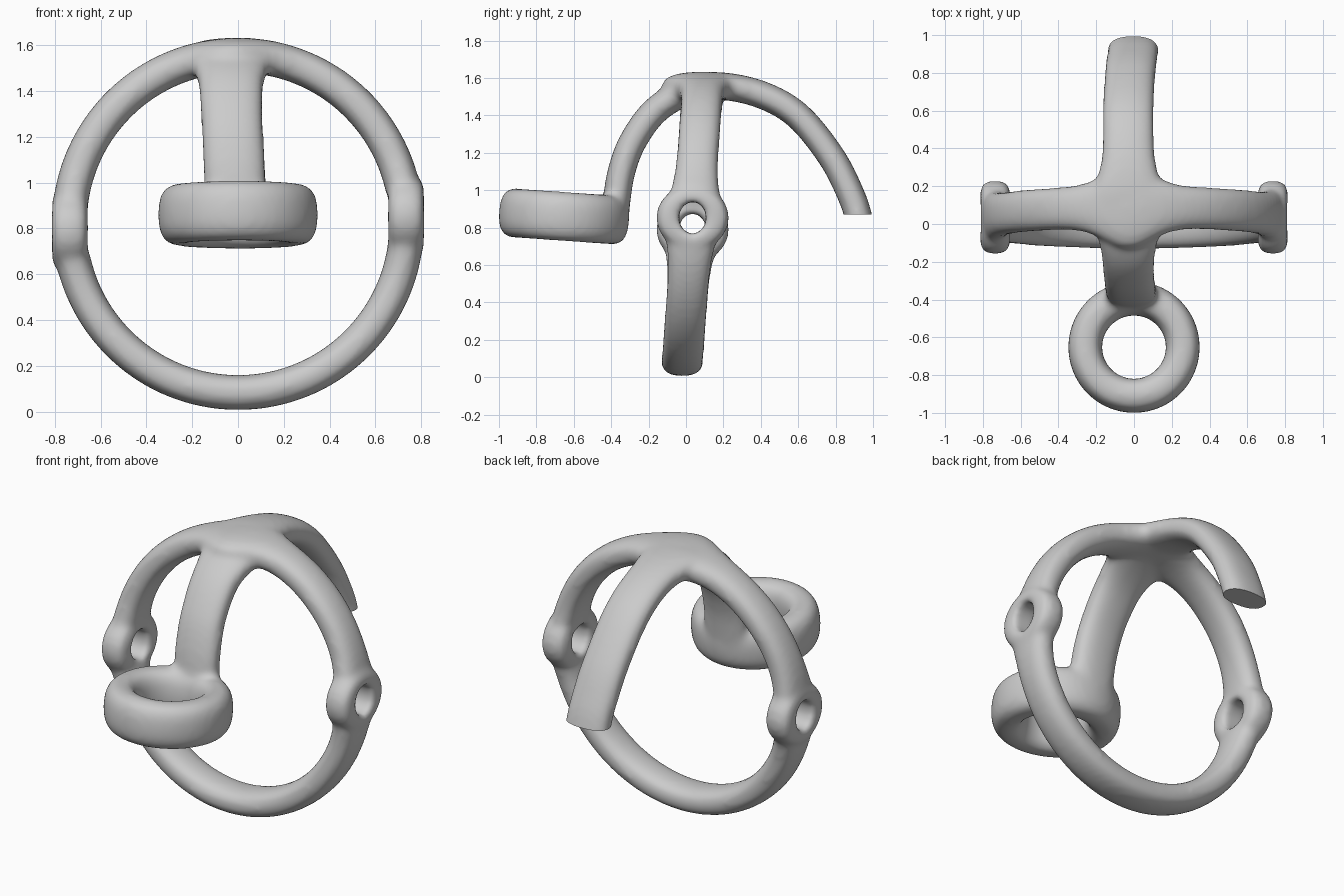
import bpy, bmesh, math
from mathutils import Vector, Matrix

if "Cube" in bpy.data.objects:
    bpy.data.objects.remove(bpy.data.objects["Cube"])

GREY = bpy.data.materials.new("plain grey")
GREY.diffuse_color = (0.6, 0.6, 0.6, 1)
GREY.use_nodes = True
GREY.node_tree.nodes["Principled BSDF"].inputs["Base Color"].default_value = GREY.diffuse_color


def bump(d, w):
    return math.exp(-(d / w) ** 2)


def section(a, b, n, k=20):
    """Rounded cross-section with half sizes a and b."""
    out = []
    for i in range(k):
        t = 2 * math.pi * i / k
        c, s = math.cos(t), math.sin(t)
        out.append((a * math.copysign(abs(c) ** (2 / n), c),
                    b * math.copysign(abs(s) ** (2 / n), s)))
    return out


def sweep(bm, stations, closed, n=2.4):
    """Stations are (centre, u axis, v axis, half u, half v)."""
    loops = [[bm.verts.new(p + u * x + v * y) for x, y in section(a, b, n)]
             for p, u, v, a, b in stations]
    k = len(loops[0])
    pairs = list(zip(loops, loops[1:] + loops[:1]))
    for l0, l1 in pairs if closed else pairs[:-1]:
        for i in range(k):
            j = (i + 1) % k
            bm.faces.new((l0[i], l0[j], l1[j], l1[i]))
    if not closed:
        bm.faces.new(loops[0][::-1])
        bm.faces.new(loops[-1])


def catmull(pts, steps=6):
    pts = [Vector(p) for p in pts]
    q = [2 * pts[0] - pts[1]] + pts + [2 * pts[-1] - pts[-2]]
    out = []
    for a, b, c, d in zip(q, q[1:], q[2:], q[3:]):
        for i in range(steps):
            t = i / steps
            out.append(0.5 * (2 * b + (c - a) * t + (2 * a - 5 * b + 4 * c - d) * t * t
                              + (3 * b - a - 3 * c + d) * t ** 3))
    return out + [pts[-1]]


def make(name, bm):
    bmesh.ops.recalc_face_normals(bm, faces=bm.faces)
    me = bpy.data.meshes.new(name)
    bm.to_mesh(me)
    bm.free()
    me.materials.append(GREY)
    ob = bpy.data.objects.new(name, me)
    bpy.context.collection.objects.link(ob)
    return ob


Y = Vector((0, 1, 0))
BOSSES = [(0.735, 0.035, 0.853), (-0.735, 0.035, 0.79)]
bm = bmesh.new()

# large upright hoop, leaning slightly back
st = []
for i in range(96):
    t = 2 * math.pi * i / 96
    u = Vector((math.cos(t), 0, math.sin(t)))
    p = u * 0.737 + Vector((0, 0.035 + 0.055 * math.sin(t), 0.82))
    half = 0.112
    if p.z > 1.3:
        half += 0.11 * bump(p.x + 0.03, 0.17)
    for b in BOSSES:
        half += 0.04 * bump((p - Vector(b)).length, 0.17)
    st.append((p, u, Y, 0.077, half))
sweep(bm, st, True)

# hooked arch over the top, front to back
path = catmull([(-0.012, -0.385, 0.80), (-0.012, -0.37, 0.95), (-0.018, -0.345, 1.10),
                (-0.025, -0.285, 1.26), (-0.03, -0.165, 1.425), (-0.03, 0, 1.525),
                (-0.03, 0.17, 1.558), (-0.03, 0.40, 1.512), (-0.03, 0.60, 1.397),
                (-0.022, 0.78, 1.175), (-0.01, 0.88, 0.98), (-0.005, 0.92, 0.865),
                (-0.005, 0.935, 0.78)])
st = []
for i, p in enumerate(path):
    d = path[min(i + 1, len(path) - 1)] - path[max(i - 1, 0)]
    u = Vector((0, -d.z, d.y)).normalized()
    wide = 0.136 + (0.07 * bump(p.y - 0.09, 0.17) if p.z > 1.3 else 0)
    st.append((p, u, Vector((1, 0, 0)), 0.074, wide))
sweep(bm, st, False)

# small lying ring at the front
rot = Matrix.Rotation(math.radians(-4), 3, 'X')
st = []
for i in range(64):
    t = 2 * math.pi * i / 64
    u = rot @ Vector((math.cos(t), math.sin(t), 0))
    st.append((Vector((0, -0.652, 0.86)) + u * 0.259, u, rot @ Vector((0, 0, 1)), 0.09, 0.132))
sweep(bm, st, True, 2.6)

# side bosses
for c in BOSSES:
    st = []
    for i in range(32):
        t = 2 * math.pi * i / 32
        u = Vector((0, math.cos(t), math.sin(t)))
        p = Vector(c) + Vector((0, 0.125 * u.y, 0.105 * u.z))
        st.append((p, u, Vector((1, 0, 0)), 0.07, 0.08))
    sweep(bm, st, True, 2.6)
frame = make("hooped_frame", bm)

# cutters: boss holes and flat hook end
bm = bmesh.new()
for c in BOSSES:
    m = Matrix.Translation(c) @ Matrix.Rotation(math.pi / 2, 4, 'Y') @ Matrix.Diagonal((1.18, 1, 1, 1))
    bmesh.ops.create_cone(bm, cap_ends=True, segments=32, radius1=0.073, radius2=0.073,
                          depth=0.4, matrix=m)
holes = make("hole_cutter", bm)
bm = bmesh.new()
bmesh.ops.create_cube(bm, size=0.4, matrix=Matrix.Translation((0, 0.93, 0.67)))
end = make("end_cutter", bm)
for ob in (holes, end):
    ob.hide_render = True


def remesh():
    m = frame.modifiers.new("fuse", 'REMESH')
    m.mode, m.voxel_size = 'VOXEL', 0.016


def cut(cutter):
    m = frame.modifiers.new("cut", 'BOOLEAN')
    m.operation, m.object, m.solver = 'DIFFERENCE', cutter, 'EXACT'


# fuse parts, drill, soften joints, trim the hook
remesh()
cut(holes)
remesh()
m = frame.modifiers.new("soften", 'SMOOTH')
m.factor, m.iterations = 0.5, 10
cut(end)

bpy.context.view_layer.update()
dg = bpy.context.evaluated_depsgraph_get()
me = bpy.data.meshes.new_from_object(frame.evaluated_get(dg))
frame.modifiers.clear()
frame.data = me
me.materials.clear()
me.materials.append(GREY)
for ob in (holes, end):
    bpy.data.objects.remove(ob)
me.polygons.foreach_set("material_index", [0] * len(me.polygons))

bpy.ops.object.select_all(action='DESELECT')
frame.select_set(True)
bpy.context.view_layer.objects.active = frame
bpy.ops.object.shade_smooth_by_angle(angle=math.radians(40))
